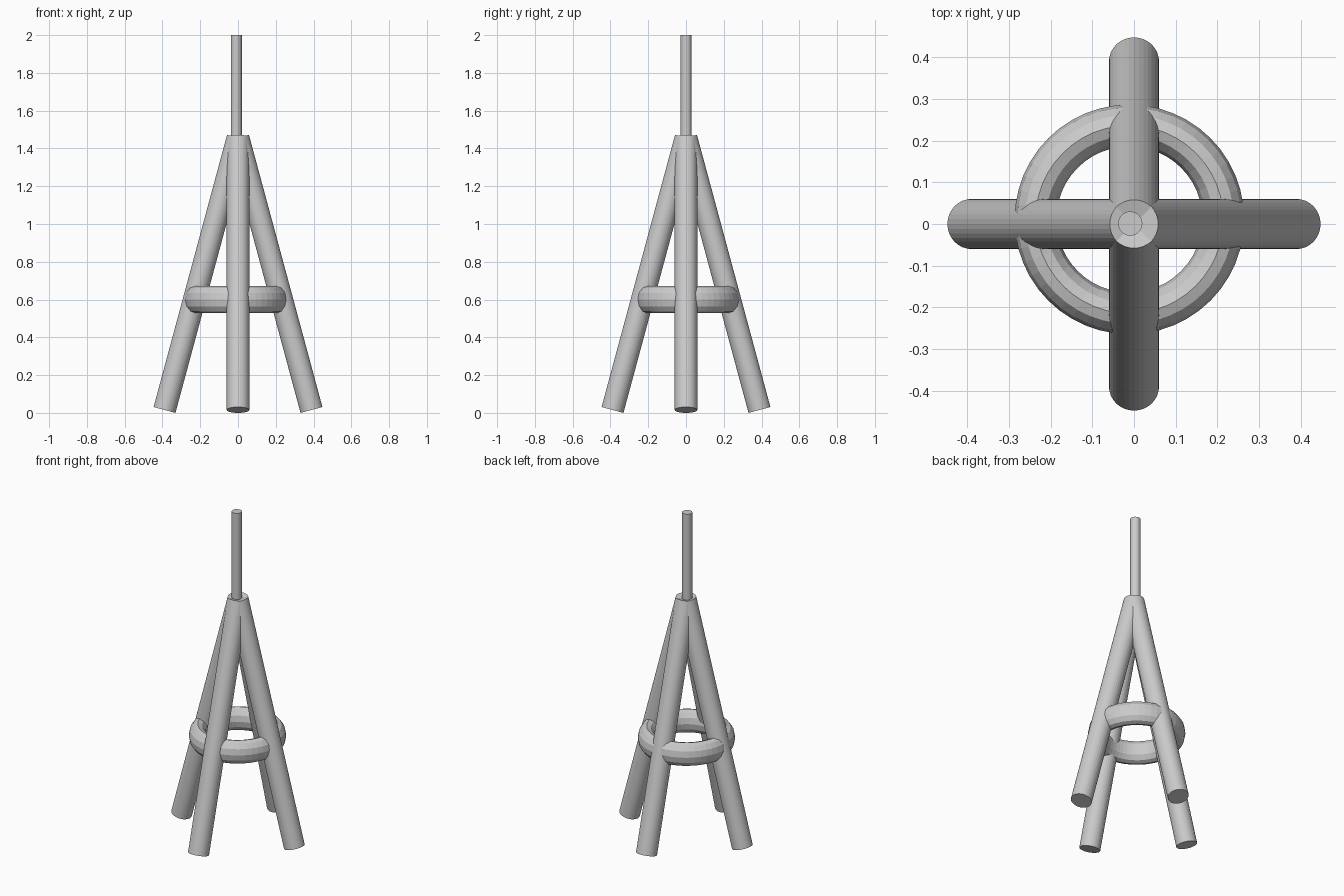
import bpy
from math import cos, sin, pi
from mathutils import Vector

if "Cube" in bpy.data.objects:
    bpy.data.objects.remove(bpy.data.objects["Cube"])


def rod(name, a, b, radius):
    """Straight cylinder between two points."""
    a, b = Vector(a), Vector(b)
    d = b - a
    bpy.ops.mesh.primitive_cylinder_add(vertices=32, radius=radius, depth=d.length,
                                        location=(a + b) / 2)
    o = bpy.context.object
    o.name = name
    o.rotation_euler = d.to_track_quat('Z', 'Y').to_euler()
    return o


# four splayed legs meeting at the apex
FOOT_R, FOOT_Z, APEX_Z = 0.389, 0.0155, 1.4565
for i, side in enumerate(("right", "back", "left", "front")):
    ang = i * pi / 2
    foot = (FOOT_R * cos(ang), FOOT_R * sin(ang), FOOT_Z)
    rod(side + "_leg", foot, (0, 0, APEX_Z), 0.06)

# slim mast rising from the apex
rod("mast", (-0.009, 0.001, 1.40), (-0.009, 0.001, 2.0), 0.029)

# brace ring, tube taller than it is wide
bpy.ops.mesh.primitive_torus_add(major_segments=48, minor_segments=12,
                                 major_radius=0.225, minor_radius=0.05,
                                 location=(-0.011, 0.011, 0.60))
ring = bpy.context.object
ring.name = "brace_ring"
ring.scale.z = 1.43
